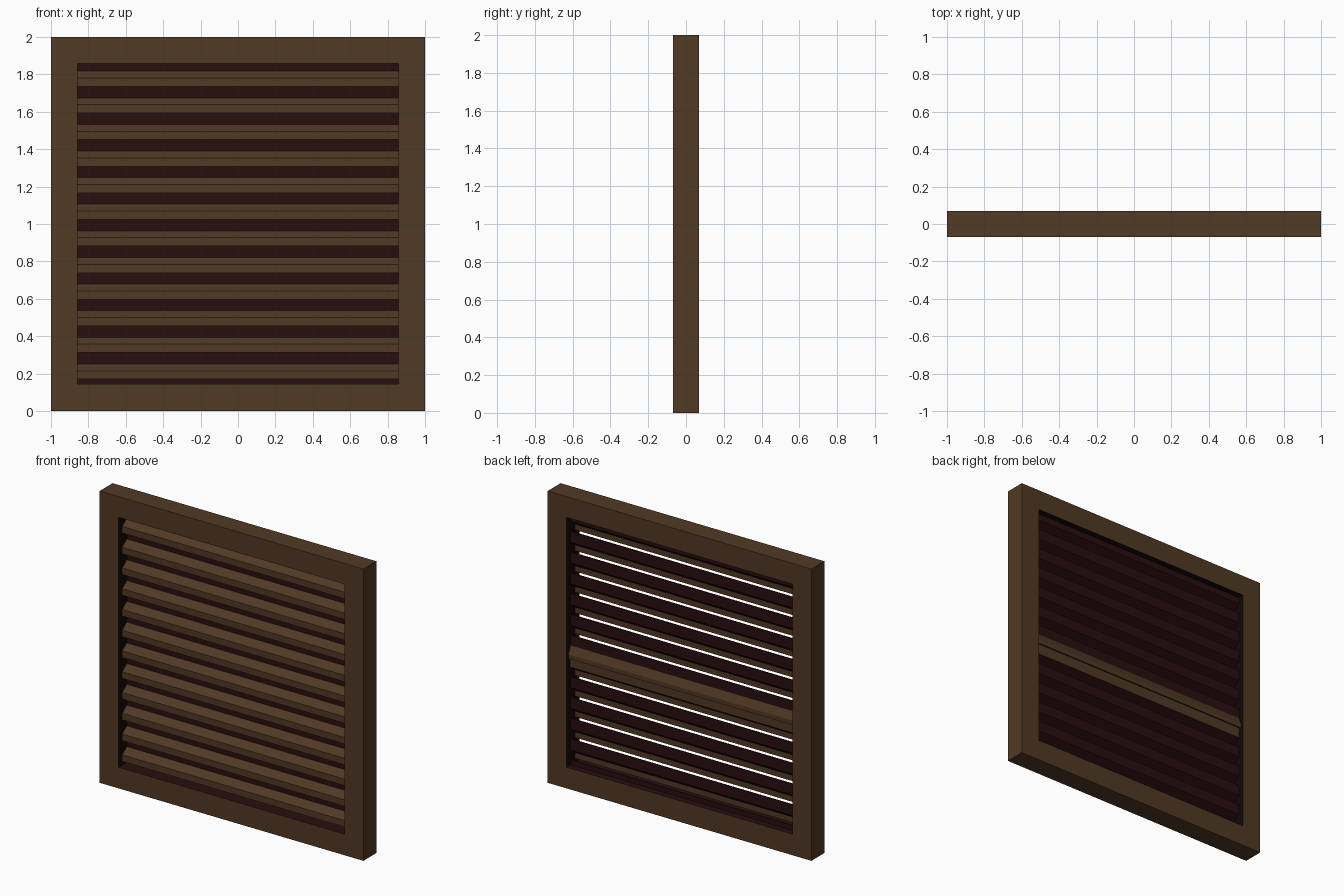
import bpy, bmesh

if "Cube" in bpy.data.objects:
    bpy.data.objects.remove(bpy.data.objects["Cube"])

def material(name, rgb):
    m = bpy.data.materials.new(name)
    m.diffuse_color = (*rgb, 1)
    m.use_nodes = True
    m.node_tree.nodes["Principled BSDF"].inputs["Base Color"].default_value = m.diffuse_color
    return m

BROWN, RED, BLACK = 0, 1, 2
MATS = [material("wood brown", (0.082, 0.041, 0.018)),
        material("deep red brown", (0.022, 0.0045, 0.0048)),
        material("near black", (0.006, 0.003, 0.0026))]

def finish(name, bm):
    bmesh.ops.recalc_face_normals(bm, faces=bm.faces)
    me = bpy.data.meshes.new(name)
    bm.to_mesh(me)
    bm.free()
    for m in MATS:
        me.materials.append(m)
    ob = bpy.data.objects.new(name, me)
    bpy.context.collection.objects.link(ob)
    return ob

def extrude_profile(name, profile, mats, half, z0):
    """Extrude a closed (y, z) profile along x, one colour per profile edge."""
    bm = bmesh.new()
    left = [bm.verts.new((-half, y, z + z0)) for y, z in profile]
    right = [bm.verts.new((half, y, z + z0)) for y, z in profile]
    n = len(profile)
    for i in range(n):
        j = (i + 1) % n
        f = bm.faces.new((left[i], left[j], right[j], right[i]))
        f.material_index = mats[i]
    for ring in (left, right):
        bm.faces.new(ring).material_index = BLACK
    return finish(name, bm)

# Square frame with dark inner walls
X, T = 0.857, 0.07
Z0, Z1 = 0.145, 1.858
bm = bmesh.new()
def loop(x, za, zb, y):
    return [bm.verts.new(p) for p in ((-x, y, za), (x, y, za), (x, y, zb), (-x, y, zb))]
of, ob_, inf, inb = loop(1, 0, 2, -T), loop(1, 0, 2, T), loop(X, Z0, Z1, -T), loop(X, Z0, Z1, T)
for i in range(4):
    j = (i + 1) % 4
    for a, b, mat in ((of, inf, BROWN), (ob_, inb, BROWN), (of, ob_, BROWN), (inf, inb, BLACK)):
        f = bm.faces.new((a[i], a[j], b[j], b[i]))
        f.material_index = RED if (mat == BLACK and i == 0) else mat
finish("frame", bm)

# Twelve bent slats: front lip, slope, upright rear flange
def slat_profile(top):
    return [(-.03, 0), (-.03, .045), (.02, .082), (.02, top),
            (.027, top), (.027, .077), (-.024, .039), (-.024, 0)]
SLAT_MATS = [BROWN, BROWN, RED, RED, RED, RED, BROWN, BROWN]
PITCH = 0.1423
for k in range(12):
    top = 0.123 if k == 11 else 0.152
    extrude_profile(f"slat_{k + 1}", slat_profile(top), SLAT_MATS, X, 0.17 + k * PITCH)

# Closing strip under the lowest slat
extrude_profile("bottom_strip", [(.02, 0), (.02, .035), (.027, .035), (.027, 0)], [RED] * 4, X, Z0)

# Rear-facing slat and brown flange in the middle of the back
extrude_profile("rear_slat", [(.05, 0), (.05, .03), (.027, .082), (.027, .076), (.044, .03), (.044, 0)],
                [BROWN] * 6, X, 0.17 + 5 * PITCH)
extrude_profile("rear_flange_plate", [(.027, .077), (.027, .15), (.031, .15), (.031, .077)],
                [BROWN] * 4, X, 0.17 + 4 * PITCH)
